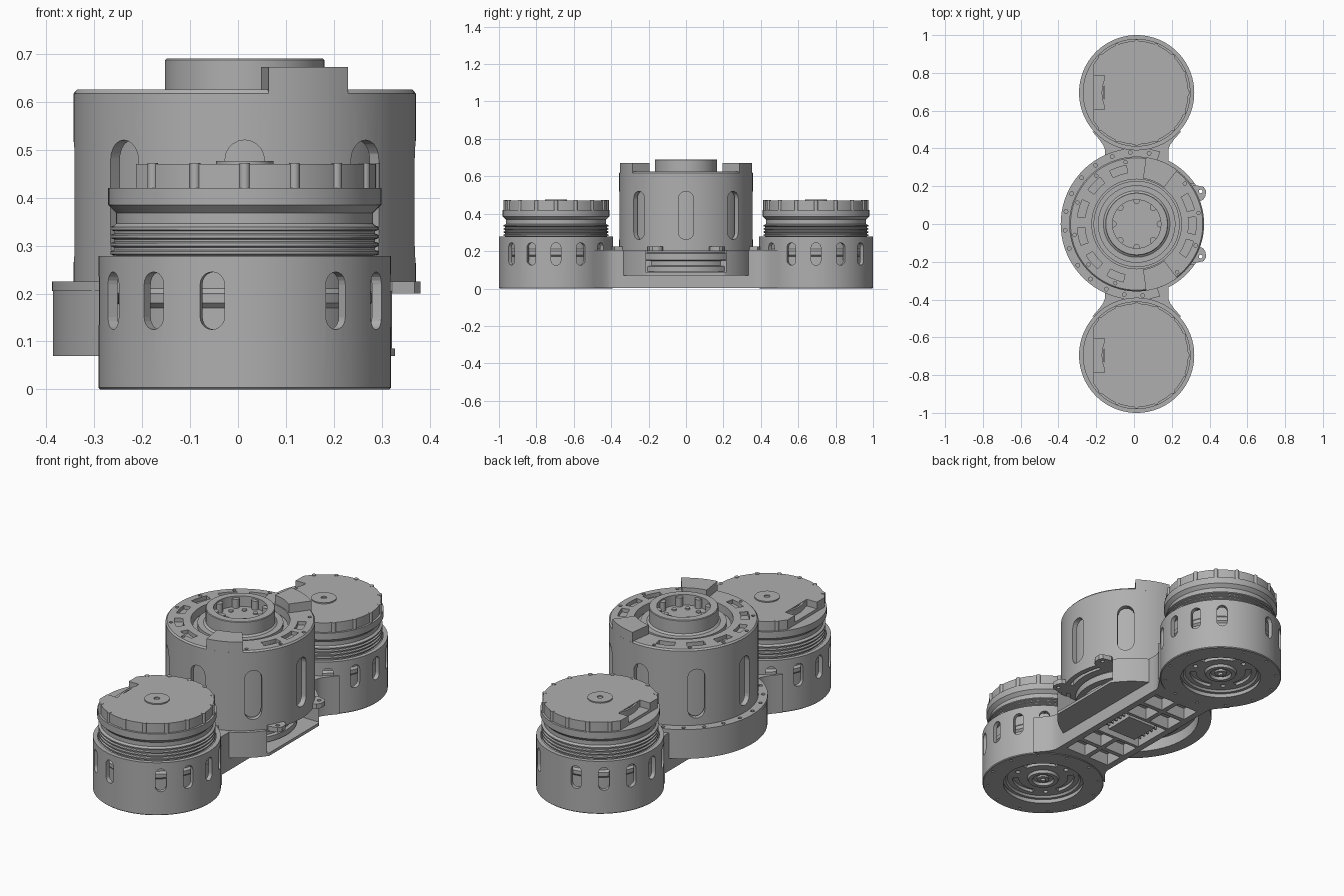
import bpy, bmesh
from math import sin, cos, pi, radians
from mathutils import Matrix, Vector

cube = bpy.data.objects.get("Cube")
if cube:
    bpy.data.objects.remove(cube, do_unlink=True)

grey = bpy.data.materials.new("machined grey")
grey.use_nodes = True
grey.diffuse_color = (0.43, 0.43, 0.43, 1)
grey.node_tree.nodes["Principled BSDF"].inputs["Base Color"].default_value = (0.43, 0.43, 0.43, 1)
CX = 0.014          # shared x axis of the three drums
POD_Y = 0.695       # distance of each side motor from the middle


def polar(r, deg, c=(CX, 0)):
    return (c[0] + r * cos(radians(deg)), c[1] + r * sin(radians(deg)))


def prism(bm, outline, z0, z1, matrix=Matrix()):
    low = [bm.verts.new(matrix @ Vector((x, y, z0))) for x, y in outline]
    top = [bm.verts.new(matrix @ Vector((x, y, z1))) for x, y in outline]
    bm.faces.new(low[::-1])
    bm.faces.new(top)
    for i in range(len(low)):
        j = (i + 1) % len(low)
        bm.faces.new((low[i], low[j], top[j], top[i]))


def box(bm, x0, x1, y0, y1, z0, z1):
    prism(bm, [(x0, y0), (x1, y0), (x1, y1), (x0, y1)], z0, z1)


def sector(bm, r0, r1, a0, a1, z0, z1, c=(CX, 0)):
    n = max(4, int((a1 - a0) / 4))
    angles = [a0 + (a1 - a0) * i / n for i in range(n + 1)]
    pts = [polar(r1, a, c) for a in angles]
    if r0:
        pts += [polar(r0, a, c) for a in reversed(angles)]
    prism(bm, pts, z0, z1)


def peg(bm, r, z0, z1, c, n=16):
    prism(bm, [polar(r, 360 * i / n, c) for i in range(n)], z0, z1)


def slot(bm, angle, width, z0, z1, r0, r1, c):
    # rounded upright slot pointing outward from the drum axis
    r = width / 2
    pts = [(r * cos(pi * i / 10), z1 - r + r * sin(pi * i / 10)) for i in range(11)]
    pts += [(-r * cos(pi * i / 10), z0 + r - r * sin(pi * i / 10)) for i in range(11)]
    axes = Matrix(((0, 0, 1, 0), (1, 0, 0, 0), (0, 1, 0, 0), (0, 0, 0, 1)))
    place = Matrix.Translation((c[0], c[1], 0)) @ Matrix.Rotation(radians(angle), 4, 'Z')
    prism(bm, pts, r0, r1, place @ axes)


def finish(name, bm):
    bmesh.ops.remove_doubles(bm, verts=bm.verts, dist=1e-5)
    bmesh.ops.recalc_face_normals(bm, faces=bm.faces)
    mesh = bpy.data.meshes.new(name)
    bm.to_mesh(mesh)
    bm.free()
    mesh.materials.append(grey)
    obj = bpy.data.objects.new(name, mesh)
    bpy.context.collection.objects.link(obj)
    return obj


def smooth(obj):
    bpy.ops.object.select_all(action='DESELECT')
    obj.select_set(True)
    bpy.context.view_layer.objects.active = obj
    bpy.ops.object.shade_smooth_by_angle(angle=radians(30))


def lathe(name, profile, c=(CX, 0), n=96):
    bm = bmesh.new()
    rings = [[bm.verts.new((*polar(r, 360 * i / n, c), z)) for r, z in profile] for i in range(n)]
    for i in range(n):
        a, b = rings[i], rings[(i + 1) % n]
        for j in range(len(profile)):
            k = (j + 1) % len(profile)
            if profile[j][0] or profile[k][0]:
                bm.faces.new((a[j], b[j], b[k], a[k]))
    obj = finish(name, bm)
    smooth(obj)
    return obj


def cut(obj, bm):
    tool = finish("cutter", bm)
    mod = obj.modifiers.new("cut", 'BOOLEAN')
    mod.operation, mod.solver, mod.object = 'DIFFERENCE', 'EXACT', tool
    bpy.context.view_layer.objects.active = obj
    bpy.ops.object.modifier_apply(modifier=mod.name)
    bpy.data.objects.remove(tool, do_unlink=True)
    smooth(obj)


def cut_boxes(obj, *boxes):
    for dims in boxes:
        bm = bmesh.new()
        box(bm, *dims)
        cut(obj, bm)


# ---- side motors, front and back ----
for side, y in (("front", -POD_Y), ("back", POD_Y)):
    c = (CX, y)
    shell = lathe(side + "_motor_shell", [(0.305, 0.004), (0.305, 0.278), (0.283, 0.278),
                                          (0.283, 0.06), (0.215, 0.05), (0.2, 0), (0.301, 0)], c)
    bm = bmesh.new()
    for k in range(14):
        if k not in (3, 11):
            slot(bm, k * 360 / 14, 0.052, 0.125, 0.245, 0.27, 0.33, c)
    for k in range(12):
        peg(bm, 0.007, -0.01, 0.012, polar(0.28, 30 * k + 15, c), 10)
    cut(shell, bm)

    # ribbed core and flared collar
    core = [(0, 0.05), (0.255, 0.06), (0.255, 0.17), (0.265, 0.18), (0.265, 0.2), (0.255, 0.21), (0.255, 0.26)]
    for k in range(5):
        z = 0.262 + 0.017 * k
        core += [(0.272, z), (0.28, z + 0.003), (0.28, z + 0.009), (0.272, z + 0.012)]
    core += [(0.268, 0.346), (0.268, 0.368), (0.285, 0.385), (0.285, 0.42), (0, 0.42)]
    lathe(side + "_motor_core", core, c)

    # cap with flat edge, connector notch and rim bosses
    bm = bmesh.new()
    sector(bm, 0, 0.274, -146, 146, 0.415, 0.47, c)
    cap = finish(side + "_motor_cap", bm)
    cut_boxes(cap, (-0.4, -0.155, y - 0.09, y + 0.09, 0.435, 0.5))
    bm = bmesh.new()
    for k in range(16):
        if abs(k - 8) > 1:
            peg(bm, 0.011, 0.42, 0.472, polar(0.271, 22.5 * k, c))
    sector(bm, 0.175, 0.185, 153, 207, 0.43, 0.468, c)
    smooth(finish(side + "_cap_bosses", bm))
    lathe(side + "_cap_hub", [(0.014, 0.465), (0.06, 0.465), (0.06, 0.476), (0.014, 0.476)], c, 48)

    # recessed underside rotor
    rotor = lathe(side + "_rotor_plate", [(0, 0.032), (0.05, 0.032), (0.055, 0.018), (0.075, 0.018), (0.08, 0.032),
                                          (0.18, 0.032), (0.188, 0.022), (0.203, 0.022), (0.203, 0.07), (0, 0.07)], c)
    bm = bmesh.new()
    for k in range(3):
        sector(bm, 0.125, 0.155, 120 * k + 10, 120 * k + 80, 0, 0.048, c)
        peg(bm, 0.012, 0, 0.048, polar(0.14, 120 * k + 105, c))
    cut(rotor, bm)
    lathe(side + "_rotor_axle", [(0, 0.01), (0.012, 0.01), (0.012, 0.022), (0.03, 0.022), (0.03, 0.04), (0, 0.04)], c, 32)

# ---- middle drum ----
drum = lathe("drum_shell", [(0.357, 0.2), (0.357, 0.617), (0.35, 0.625), (0.237, 0.625),
                            (0.237, 0.56), (0.33, 0.56), (0.33, 0.2)])
bm = bmesh.new()
for k in range(8):
    slot(bm, 45 * k, 0.082, 0.262, 0.52, 0.31, 0.4, (CX, 0))
for a in (-34, -10, 14, 100, 128, 156, 184, 212, 240):
    sector(bm, 0.275, 0.315, a, a + 17, 0.605, 0.7)
for k in range(12):
    peg(bm, 0.009, 0.61, 0.7, polar(0.333, 30 * k + 10), 12)
cut(drum, bm)
lathe("drum_core", [(0, 0.2), (0.312, 0.2), (0.312, 0.555), (0.228, 0.555), (0.228, 0.59), (0.205, 0.59),
                    (0.205, 0.612), (0.176, 0.612), (0.166, 0.62), (0.166, 0.687), (0.163, 0.69),
                    (0.128, 0.69), (0.128, 0.635), (0, 0.635)])
bm = bmesh.new()
for k in range(8):
    peg(bm, 0.018, 0.63, 0.682, polar(0.124, 45 * k))
    peg(bm, 0.012, 0.63, 0.642, polar(0.085, 45 * k + 22))
smooth(finish("hub_bolts", bm))
bm = bmesh.new()
for a in (-82, 53):
    sector(bm, 0.243, 0.357, a, a + 29, 0.61, 0.672)
smooth(finish("drum_stop_blocks", bm))

# ---- flange and lower housing ----
bm = bmesh.new()
sector(bm, 0.3, 0.402, 72, 288, 0.205, 0.225)
for s in (-1, 1):
    tab = [(20, 0.3), (20, 0.375), (22, 0.394), (26, 0.408), (29, 0.405), (34, 0.37), (36, 0.3)]
    prism(bm, [polar(r, s * a) for a, r in tab], 0.2, 0.225)
flange = finish("drum_flange", bm)
bm = bmesh.new()
for a in list(range(80, 290, 15)) + [27, -27]:
    peg(bm, 0.01, 0.15, 0.3, polar(0.38, a), 12)
cut(flange, bm)

bm = bmesh.new()
sector(bm, 0, 0.4, 90, 270, 0.07, 0.207)
half = finish("rounded_housing", bm)
bm = bmesh.new()
sector(bm, 0.19, 0.335, 118, 242, 0.02, 0.13)
cut(half, bm)

bm = bmesh.new()
sector(bm, 0, 0.375, -90, 90, 0.07, 0.205)
ears = finish("open_housing", bm)
cut_boxes(ears, (0.19, 0.5, -0.215, 0.215, 0.085, 0.3), (0.327, 0.5, -0.4, 0.4, 0, 0.3))
lathe("bearing_stack", [(0, 0.09), (0.27, 0.09), (0.27, 0.118), (0.255, 0.122), (0.255, 0.148),
                        (0.285, 0.152), (0.285, 0.188), (0.27, 0.192), (0.27, 0.21), (0, 0.21)])

# ---- base bar joining the motors ----
edge = [(0.235, 0.49), (0.2, 0.45), (0.178, 0.42), (0.168, 0.395), (0.168, 0.36)]
right = [(CX + w, s) for w, s in edge] + [(CX + w, -s) for w, s in reversed(edge)]
bm = bmesh.new()
prism(bm, right + [(2 * CX - x, y) for x, y in reversed(right)], 0.003, 0.205)
bar = finish("base_bar", bm)
bm = bmesh.new()
for s in (-1, 1):
    peg(bm, 0.3, -0.1, 0.4, (CX, s * POD_Y), 96)
    for x in (CX - 0.073, CX + 0.073):
        for y in (0.175, 0.3):
            box(bm, x - 0.06, x + 0.06, s * y - 0.05, s * y + 0.05, -0.05, 0.066)
box(bm, CX - 0.133, CX + 0.133, -0.108, 0.108, -0.05, 0.066)
cut(bar, bm)
bm = bmesh.new()
box(bm, CX - 0.085, CX + 0.085, -0.08, 0.08, 0.012, 0.1)
for k in range(6):
    y = -0.075 + 0.03 * k
    box(bm, CX - 0.12, CX + 0.12, y - 0.004, y + 0.004, 0.03, 0.1)
finish("base_terminal_block", bm)
